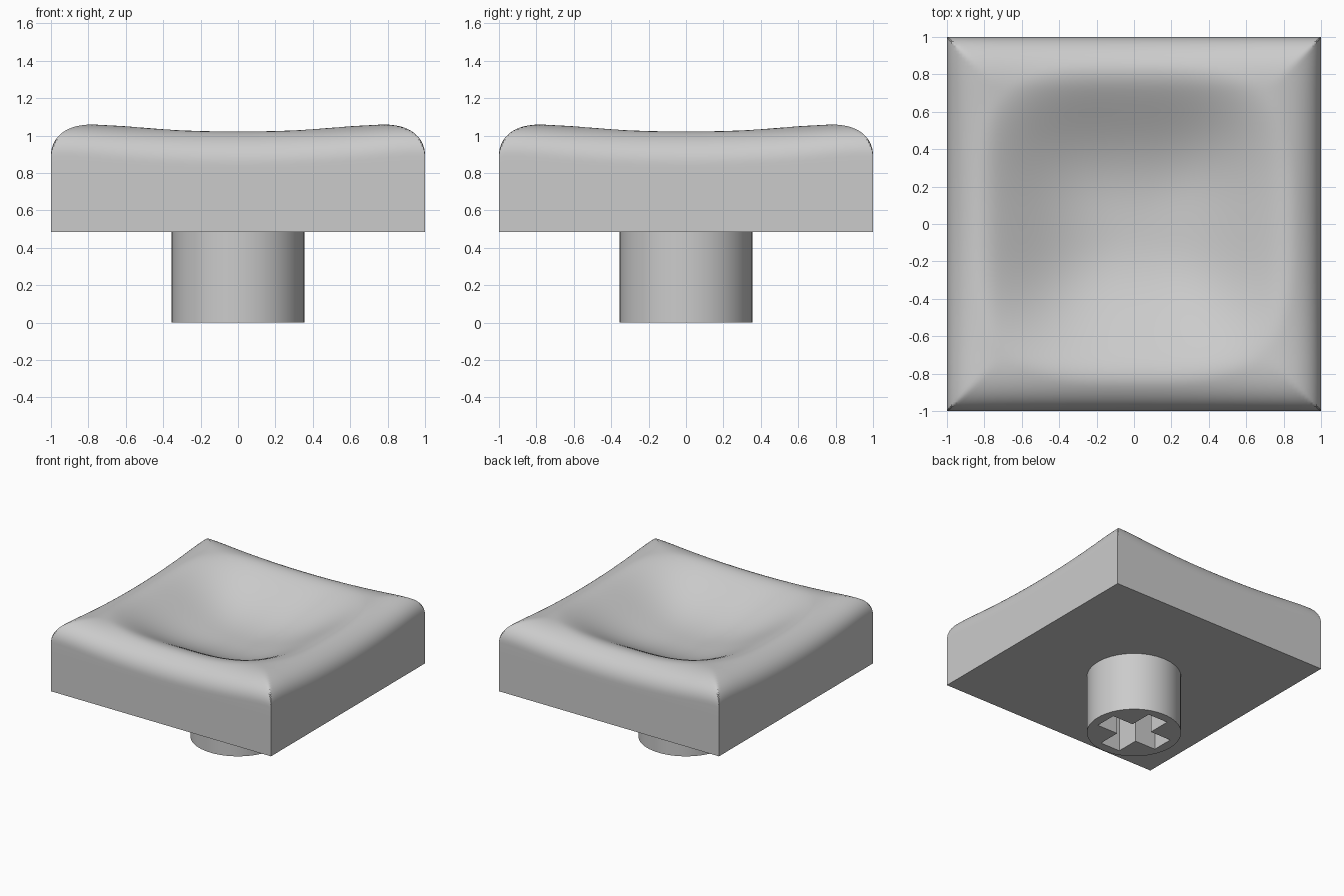
import bpy
import bmesh
import math

if "Cube" in bpy.data.objects:
    bpy.data.objects.remove(bpy.data.objects["Cube"])

# Single plain grey plastic
plastic = bpy.data.materials.new("grey_plastic")
plastic.use_nodes = True
GREY = (0.6, 0.6, 0.6, 1)
plastic.diffuse_color = GREY
plastic.node_tree.nodes["Principled BSDF"].inputs["Base Color"].default_value = GREY

BASE_Z = 0.484      # underside of the cap
WALL_Z = 0.8        # where the straight walls end
RIM = 0.87          # distance from centre to the rim of the dish
STEM_R = 0.355
STEPS = 72


def finish(obj):
    obj.data.materials.clear()
    obj.data.materials.append(plastic)
    bpy.ops.object.select_all(action="DESELECT")
    obj.select_set(True)
    bpy.context.view_layer.objects.active = obj
    bpy.ops.object.shade_smooth_by_angle(angle=math.radians(30))


def edge_drop(c):
    """Rounding of the top towards one edge."""
    t = max(0, (abs(c) - 0.72) / 0.28)
    return 0.2 * (1 - max(0, 1 - t ** 2.2) ** (1 / 2.2))


def top_height(x, y):
    """Rounded square top with raised corners and a scooped dish."""
    dx, dy = edge_drop(x), edge_drop(y)
    z = 1.037 + 0.07 * (x * y) ** 2 - max(dx, dy) - 0.15 * min(dx, dy)
    q = (abs(x) ** 3.2 + abs(y) ** 3.2) ** (1 / 3.2) / RIM
    if q < 1:
        z -= 0.26 * (1 - q ** 2.6) ** 2
    return z


# Cap: dished grid, finer towards the edges, with walls extruded down
bm = bmesh.new()
bmesh.ops.create_grid(bm, x_segments=STEPS, y_segments=STEPS, size=1)
for v in bm.verts:
    x, y = (math.sin(c * math.pi / 2) for c in v.co.xy)
    v.co = (x, y, top_height(x, y))
for level in (WALL_Z, BASE_Z):
    border = [e for e in bm.edges if e.is_boundary]
    if level == BASE_Z:
        border = [e for e in border if all(abs(v.co.z - WALL_Z) < 1e-4 for v in e.verts)]
    new = bmesh.ops.extrude_edge_only(bm, edges=border)["geom"]
    for v in new:
        if isinstance(v, bmesh.types.BMVert):
            v.co.z = level
bmesh.ops.holes_fill(bm, edges=[e for e in bm.edges if e.is_boundary], sides=0)
bmesh.ops.recalc_face_normals(bm, faces=bm.faces)
mesh = bpy.data.meshes.new("keycap_top")
bm.to_mesh(mesh)
bm.free()
cap = bpy.data.objects.new("keycap_top", mesh)
bpy.context.collection.objects.link(cap)
finish(cap)

# Stem: round post under the cap
stem_height = BASE_Z + 0.01
bpy.ops.mesh.primitive_cylinder_add(vertices=64, radius=STEM_R, depth=stem_height,
                                    location=(0, 0, stem_height / 2))
stem = bpy.context.object
stem.name = "stem"

# Cross-shaped socket cut into the bottom of the stem
for length_x, length_y in ((0.56, 0.18), (0.18, 0.56)):
    bpy.ops.mesh.primitive_cube_add(size=1, location=(0, 0, 0.2))
    cutter = bpy.context.object
    cutter.name = "socket_cutter"
    cutter.scale = (length_x, length_y, 0.5)
    cutter.hide_render = True
    bpy.context.view_layer.update()
    cut = stem.modifiers.new("socket", "BOOLEAN")
    cut.operation = "DIFFERENCE"
    cut.solver = "EXACT"
    cut.object = cutter
    bpy.context.view_layer.objects.active = stem
    bpy.ops.object.modifier_apply(modifier=cut.name)
    bpy.data.objects.remove(cutter)
finish(stem)
